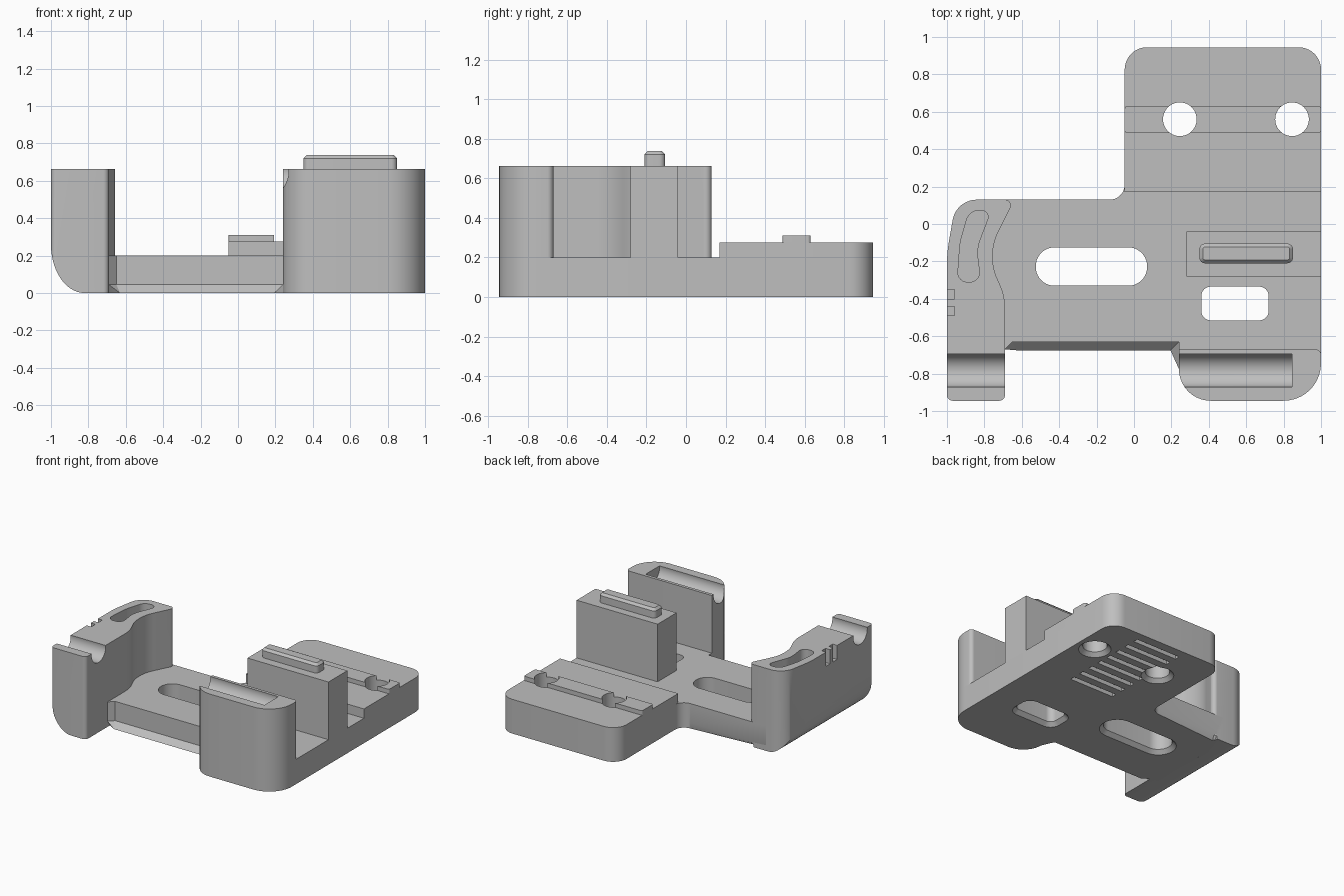
import bpy, bmesh, math
from mathutils import Vector

if "Cube" in bpy.data.objects:
    bpy.data.objects.remove(bpy.data.objects["Cube"], do_unlink=True)

grey = bpy.data.materials.new("plain grey")
grey.use_nodes = True
grey.diffuse_color = (0.52, 0.52, 0.52, 1)
grey.node_tree.nodes["Principled BSDF"].inputs["Base Color"].default_value = grey.diffuse_color


def rounded(corners, steps=10):
    """Polygon outline whose (x, y, radius) corners are replaced by arcs."""
    out = []
    for i, (x, y, r) in enumerate(corners):
        p = Vector((x, y))
        if r == 0:
            out.append(p)
            continue
        u = (Vector(corners[i - 1][:2]) - p).normalized()
        v = (Vector(corners[(i + 1) % len(corners)][:2]) - p).normalized()
        half = u.angle(v) / 2
        t = r / math.tan(half)
        c = p + (u + v).normalized() * r / math.sin(half)
        a, b = p + u * t - c, p + v * t - c
        sweep = a.angle_signed(b)
        for k in range(steps + 1):
            ang = -sweep * k / steps
            out.append(c + Vector((a.x * math.cos(ang) - a.y * math.sin(ang),
                                   a.x * math.sin(ang) + a.y * math.cos(ang))))
    return out


def rect(x0, x1, y0, y1, r=0, grow=0):
    x0, x1, y0, y1 = x0 - grow, x1 + grow, y0 - grow, y1 + grow
    r = r + grow if r else 0
    return rounded([(x0, y0, r), (x1, y0, r), (x1, y1, r), (x0, y1, r)])


def loft(name, rings, chamfer=0):
    """Solid through (outline, z) rings, with optional bottom edge chamfer."""
    bm = bmesh.new()
    loops = [[bm.verts.new((p.x, p.y, z)) for p in outline] for outline, z in rings]
    for lo, hi in zip(loops, loops[1:]):
        n = len(lo)
        for i in range(n):
            bm.faces.new((lo[i], lo[(i + 1) % n], hi[(i + 1) % n], hi[i]))
    bottom = bm.faces.new(loops[0][::-1])
    bm.faces.new(loops[-1])
    if chamfer:
        bmesh.ops.bevel(bm, geom=list(bottom.edges), offset=chamfer, segments=1,
                        affect='EDGES', clamp_overlap=False)
    bmesh.ops.recalc_face_normals(bm, faces=bm.faces)
    mesh = bpy.data.meshes.new(name)
    bm.to_mesh(mesh)
    bm.free()
    mesh.materials.append(grey)
    obj = bpy.data.objects.new(name, mesh)
    bpy.context.collection.objects.link(obj)
    return obj


def prism(name, outline, z0, z1, chamfer=0):
    return loft(name, [(outline, z0), (outline, z1)], chamfer)


def rod(x0, x1, y, z, r):
    """Cutter cylinder lying along x."""
    bpy.ops.mesh.primitive_cylinder_add(vertices=48, radius=r, depth=x1 - x0,
                                        location=((x0 + x1) / 2, y, z),
                                        rotation=(0, math.pi / 2, 0))
    return bpy.context.object


def activate(obj):
    bpy.ops.object.select_all(action='DESELECT')
    obj.select_set(True)
    bpy.context.view_layer.objects.active = obj


def cut(obj, cutters):
    for cutter in cutters:
        cutter.hide_render = True
        mod = obj.modifiers.new("cut", 'BOOLEAN')
        mod.operation, mod.solver, mod.object = 'DIFFERENCE', 'EXACT', cutter
        activate(obj)
        bpy.ops.object.modifier_apply(modifier=mod.name)


def through_hole(*shape):
    """Through cutter that flares out at the underside."""
    wide, slim = rect(*shape, grow=0.035), rect(*shape)
    return loft("hole_cutter", [(wide, -0.005), (slim, 0.03), (slim, 0.5)])


# Base plate
base_plate = prism("base_plate", rounded([
    (-0.8, -0.67, 0), (-0.69, -0.67, 0), (-0.65, -0.63, 0), (0.24, -0.63, 0),
    (0.24, -0.945, 0.17), (1, -0.945, 0.2), (1, 0.945, 0.12),
    (-0.05, 0.945, 0.12), (-0.05, 0.13, 0.08), (-0.8, 0.13, 0)]), 0, 0.2, 0.045)

# Raised rear deck and its cross ridge
rear_deck = prism("rear_deck", rounded([
    (-0.05, 0.17, 0), (1, 0.17, 0), (1, 0.945, 0.12), (-0.05, 0.945, 0.12)]), 0.2, 0.275)
deck_ridge = prism("deck_ridge", rect(-0.05, 1, 0.487, 0.63, 0.015), 0.275, 0.31)

# Screw holes, slots and underside grooves
screw_holes = [through_hole(x - 0.09, x + 0.09, 0.47, 0.65, 0.0898) for x in (0.245, 0.845)]
slots = [through_hole(-0.525, 0.07, -0.33, -0.125, 0.1),
         through_hole(0.36, 0.72, -0.515, -0.335, 0.05)]
grooves = [prism("groove_cutter", rect(0.3, 0.7, y - 0.02, y + 0.02), -0.1, 0.03)
           for y in [0.13 + 0.103 * i for i in range(8)]]
cut(base_plate, screw_holes + slots + grooves)
cut(rear_deck, screw_holes)
cut(deck_ridge, screw_holes)

# Right tower with a trough open on one end
left_tower_groove = rod(-1.1, -0.6, -0.783, 0.65, 0.089)
right_tower_groove = rod(0.1, 0.845, -0.783, 0.65, 0.089)
front_tower = prism("front_tower", rounded([
    (0.24, -0.67, 0), (0.24, -0.945, 0.17), (1, -0.945, 0.2), (1, -0.67, 0.03)]), 0.2, 0.663)
cut(front_tower, [right_tower_groove])

# Side tower: curved inner wall, swept underside, pocket, trough and notches
side_tower = prism("side_tower", rounded([
    (-1, -0.945, 0.03), (-0.69, -0.945, 0.03), (-0.69, -0.38, 0.3), (-0.79, -0.17, 0.3),
    (-0.64, 0.13, 0.03), (-0.95, 0.13, 0.13), (-1, -0.15, 0.8)]), 0, 0.663, 0.025)
arc = [Vector((-0.82 - 0.18 * math.sin(a), 0.26 - 0.26 * math.cos(a)))
       for a in [math.pi / 2 * k / 14 for k in range(15)]]
under_cutter = prism("under_cutter", arc + [Vector((-1.1, 0.26)), Vector((-1.1, -0.1)),
                                            Vector((-0.82, -0.1))], -1.2, 1.2)
under_cutter.rotation_euler.x = math.pi / 2
pocket = prism("pocket_cutter", rounded([
    (-0.945, -0.31, 0.05), (-0.82, -0.31, 0.05), (-0.842, -0.13, 0.2),
    (-0.765, 0.07, 0.035), (-0.88, 0.075, 0.07), (-0.93, -0.1, 0.3)]), 0.53, 0.8)
notches = [prism("notch_cutter", rect(-1.1, -0.96, y - 0.025, y + 0.025), 0.55, 0.8)
           for y in (-0.375, -0.465)]
bpy.context.view_layer.update()
cut(side_tower, [under_cutter, left_tower_groove, pocket] + notches)

# Centre block with a chamfered key on top
centre_block = prism("centre_block", rect(0.28, 1, -0.28, -0.04), 0.2, 0.663)
key = (0.35, 0.85, -0.21, -0.105, 0.03)
top_key = loft("top_key", [(rect(*key), 0.663), (rect(*key), 0.72),
                           (rect(*key, grow=-0.018), 0.738)])

# Remove cutters and finish shading
parts = [base_plate, rear_deck, deck_ridge, front_tower, side_tower, centre_block, top_key]
for obj in screw_holes + slots + grooves + notches + [
        under_cutter, pocket, left_tower_groove, right_tower_groove]:
    bpy.data.objects.remove(obj, do_unlink=True)
for obj in parts:
    activate(obj)
    bpy.ops.object.shade_smooth_by_angle(angle=math.radians(30))
